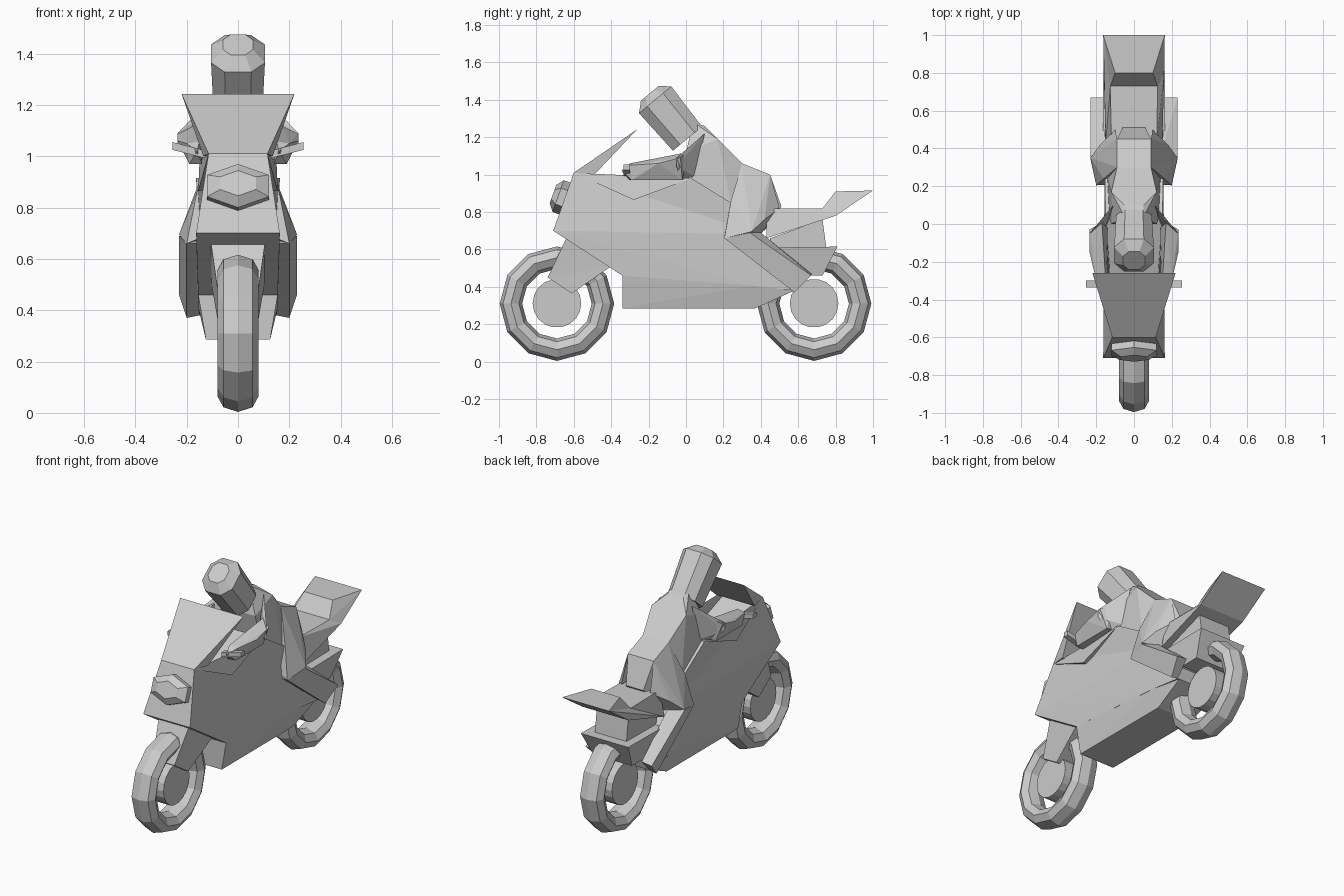
import bpy, bmesh
from math import pi, radians
from mathutils import Matrix, Vector


def finish(name, bm):
    bmesh.ops.recalc_face_normals(bm, faces=bm.faces)
    me = bpy.data.meshes.new(name)
    bm.to_mesh(me)
    bm.free()
    ob = bpy.data.objects.new(name, me)
    bpy.context.collection.objects.link(ob)
    return ob


def hull(name, pts, both=False):
    """Faceted solid around points; both=True adds the mirrored points."""
    bm = bmesh.new()
    pts = list(pts) + ([(-x, y, z) for x, y, z in pts] if both else [])
    for p in pts:
        bm.verts.new(p)
    bmesh.ops.remove_doubles(bm, verts=bm.verts, dist=0.0005)
    res = bmesh.ops.convex_hull(bm, input=bm.verts)
    inner = [v for v in bm.verts if not v.link_faces]
    bmesh.ops.delete(bm, geom=inner, context='VERTS')
    bmesh.ops.dissolve_limit(bm, angle_limit=radians(3), verts=bm.verts, edges=bm.edges)
    return finish(name, bm)


def pair(name, pts):
    for side, s in (("right", 1), ("left", -1)):
        hull(f"{side}_{name}", [(s * x, y, z) for x, y, z in pts])


def profile(name, pts):
    """Side profile of (y, z, half width) closed across the centre line."""
    bm = bmesh.new()
    r = [bm.verts.new((w, y, z)) for y, z, w in pts]
    l = [bm.verts.new((-w, y, z)) for y, z, w in pts]
    n = len(pts)
    sides = [bm.faces.new(r), bm.faces.new(l[::-1])]
    for i in range(n):
        j = (i + 1) % n
        bm.faces.new((r[j], r[i], l[i], l[j]))
    bmesh.ops.triangulate(bm, faces=sides, ngon_method='EAR_CLIP')
    return finish(name, bm)


# Wheels: 12-sided tyres and flat hub discs
for end, y in (("front", -0.69), ("rear", 0.685)):
    bpy.ops.mesh.primitive_torus_add(major_segments=12, minor_segments=8,
                                     major_radius=0.246, minor_radius=0.06)
    tyre = bpy.context.object
    tyre.name = end + "_tyre"
    tyre.data.transform(Matrix.Translation((0, y, 0.31)) @ Matrix.Rotation(pi / 2, 4, 'Y')
                        @ Matrix.Diagonal((1, 1, 1.33, 1)))
    bpy.ops.mesh.primitive_cylinder_add(vertices=18, radius=0.13, depth=0.11,
                                        location=(0, y, 0.312), rotation=(0, pi / 2, 0))
    bpy.context.object.name = end + "_hub"

# Main fairing, belly pan and front fork cover
profile("fairing", [(-0.60, 1.01, 0.115), (-0.71, 0.70, 0.163), (-0.34, 0.46, 0.155),
                    (0.37, 0.405, 0.155), (0.58, 0.38, 0.15), (0.60, 0.45, 0.15),
                    (0.40, 0.68, 0.155), (0.24, 0.85, 0.155), (0.03, 0.98, 0.15),
                    (-0.28, 0.865, 0.155)])
hull("belly_pan", [(0.155, -0.34, 0.46), (0.125, -0.34, 0.285), (0.155, 0.37, 0.41),
                   (0.125, 0.37, 0.285), (0.14, 0.58, 0.38)], both=True)
profile("fork_cover", [(-0.64, 0.66, 0.105), (-0.74, 0.45, 0.075), (-0.61, 0.365, 0.08),
                       (-0.40, 0.51, 0.105), (-0.45, 0.60, 0.11)])

# Windscreen
hull("windscreen", [(0.22, -0.26, 1.243), (0.115, -0.60, 1.01), (0.135, -0.49, 1.0)], both=True)

# Headlight: hexagonal bezel lying on the sloped nose
hexa = [(0, 1), (0.12, 0.5), (0.12, -0.5)]
lens = []
for size, out in ((1, -0.01), (1, 0.03), (0.58, 0.06)):
    for x, v in hexa + [(0, -1)]:
        base = Vector((x * size, -0.655, 0.875)) + Vector((0, 0.335, 0.942)) * v * 0.09 * size
        lens.append(tuple(base + Vector((0, -0.942, 0.335)) * out))
hull("headlight", lens, both=True)

# Tail, lower tail box and rear fender
profile("seat_tail", [(0.43, 0.66, 0.15), (0.43, 0.82, 0.12), (0.73, 0.82, 0.125),
                      (0.80, 0.91, 0.10), (1.0, 0.915, 0.163), (0.80, 0.78, 0.16)])
profile("tail_box", [(0.45, 0.66, 0.11), (0.73, 0.76, 0.11), (0.75, 0.61, 0.11),
                     (0.45, 0.60, 0.11)])
hull("rear_fender", [(0.165, 0.45, 0.61), (0.165, 0.81, 0.615), (0.135, 0.73, 0.46),
                     (0.135, 0.60, 0.46)], both=True)

# Rider head: octagonal helmet along a leaning axis
axis, across = Vector((0, 0.64, -0.77)), Vector((0, 0.77, 0.64))
ring = [(0.105, 0.055), (0.105, -0.055), (0.052, 0.112), (0.052, -0.112)]
head = []
for along, size in ((-0.045, 0.55), (0.0, 1), (0.27, 0.9)):
    for x, v in ring:
        c = Vector((x * size, -0.165, 1.40)) + axis * along + across * v * size
        head.append(tuple(c))
hull("rider_head", head, both=True)

# Rider torso and hips
hull("rider_torso", [(0.05, 0.04, 1.28), (0.05, 0.10, 1.26), (0.12, 0.17, 1.19),
                     (0.12, 0.0, 1.12), (0.13, 0.03, 0.98), (0.09, 0.30, 1.06),
                     (0.14, 0.24, 0.85)], both=True)
hull("rider_hips", [(0.09, 0.30, 1.06), (0.09, 0.45, 1.0), (0.06, 0.51, 0.83),
                    (0.14, 0.24, 0.85), (0.12, 0.30, 0.70), (0.10, 0.42, 0.70)], both=True)

# Rider legs
pair("thigh", [(0.09, 0.30, 1.06), (0.09, 0.45, 1.0), (0.16, 0.24, 0.86), (0.20, 0.205, 0.66),
               (0.23, 0.35, 0.695), (0.18, 0.42, 0.76), (0.10, 0.50, 0.82),
               (0.10, 0.21, 0.70), (0.12, 0.40, 0.68)])
pair("shin", [(0.23, 0.34, 0.69), (0.20, 0.205, 0.66), (0.15, 0.21, 0.66), (0.15, 0.40, 0.69),
              (0.23, 0.67, 0.46), (0.20, 0.58, 0.37), (0.15, 0.58, 0.38), (0.16, 0.67, 0.47)])

# Rider arms and handlebar grips
pair("upper_arm", [(0.11, 0.10, 1.22), (0.12, 0.05, 0.99), (0.16, 0.02, 1.14),
                   (0.235, -0.05, 1.09), (0.235, -0.05, 1.04), (0.16, -0.04, 0.97)])
pair("forearm", [(0.17, 0.01, 1.12), (0.235, -0.03, 1.09), (0.235, -0.15, 1.06),
                 (0.19, -0.02, 0.97), (0.14, -0.02, 0.98), (0.15, -0.30, 1.06),
                 (0.20, -0.30, 1.05), (0.19, -0.29, 0.97), (0.14, -0.30, 0.97),
                 (0.16, -0.345, 1.02)])
pair("grip", [(x, y, z + dz) for x, z in ((0.12, 1.0), (0.255, 1.035))
              for y in (-0.335, -0.30) for dz in (-0.01, 0.02)])
